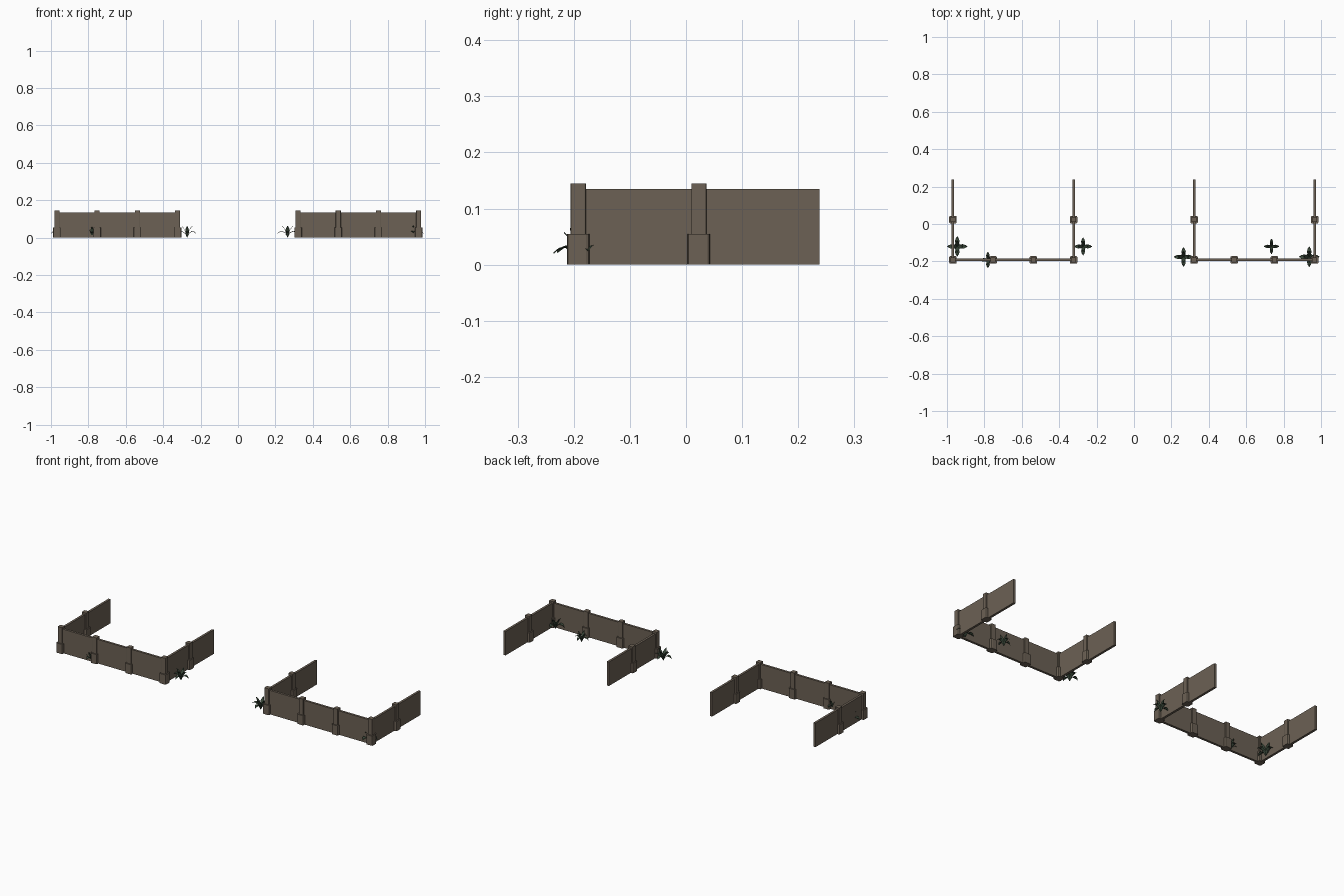
import bpy, bmesh, math
from mathutils import Vector, Matrix

if "Cube" in bpy.data.objects:
    bpy.data.objects.remove(bpy.data.objects["Cube"])

def material(name, rgb):
    m = bpy.data.materials.new(name)
    m.diffuse_color = (*rgb, 1)
    m.use_nodes = True
    m.node_tree.nodes["Principled BSDF"].inputs["Base Color"].default_value = m.diffuse_color
    return m

STONE = material("stone", (0.15, 0.12, 0.09))
LEAF = material("leaf", (0.045, 0.07, 0.045))

def finish(bm, name, mat):
    me = bpy.data.meshes.new(name)
    bm.to_mesh(me)
    bm.free()
    me.materials.append(mat)
    ob = bpy.data.objects.new(name, me)
    bpy.context.collection.objects.link(ob)
    return ob

def box(name, x0, x1, y0, y1, z0, z1, chamfer=0):
    bm = bmesh.new()
    bmesh.ops.create_cube(bm, size=1, matrix=Matrix.Translation(
        ((x0 + x1) / 2, (y0 + y1) / 2, (z0 + z1) / 2)) @ Matrix.Diagonal((x1 - x0, y1 - y0, z1 - z0, 1)))
    if chamfer:
        upright = [e for e in bm.edges if abs(e.verts[0].co.z - e.verts[1].co.z) > 1e-4]
        bmesh.ops.bevel(bm, geom=upright, offset=chamfer, segments=2, profile=0.5, affect='EDGES')
    return finish(bm, name, STONE)

def post(x, y):
    box("post_shaft", x - .0135, x + .0135, y - .0135, y + .0135, 0, .145, .002)
    box("post_base", x - .02, x + .02, y - .02, y + .02, 0, .055, .006)

# two U-shaped wall enclosures
T = .0065
FRONT, BACK = -.192, .238
for left in (-.968, .321):
    right = left + .645
    box("front_wall", left, right, FRONT - T, FRONT + T, 0, .135)
    for x in (left, right):
        box("side_wall", x - T, x + T, FRONT, BACK, 0, .135)
        post(x, .023)
    for i in range(4):
        post(left + .215 * i, FRONT)

# plants: two tiers of arching, pointed leaves; rows are (distance out, height, half width)
LOWER = [(0, .003, .003), (.013, .026, .009), (.028, .036, .012), (.042, .033, .008), (.054, .024, 0)]
UPPER = [(0, .003, .003), (.006, .025, .010), (.014, .043, .011), (.022, .056, .006), (.031, .065, 0)]

def plant(x, y, s):
    bm = bmesh.new()
    for k in range(4):
        turn = Matrix.Rotation(k * math.pi / 2, 3, 'Z')
        for tier in (LOWER, UPPER):
            rows = [[bm.verts.new(turn @ Vector((r, w * side, z - (.003 if side == 0 else 0))))
                     for side in (-1, 0, 1)] for r, z, w in tier]
            for a, b in zip(rows, rows[1:]):
                for j in range(2):
                    bm.faces.new((a[j], b[j], b[j + 1], a[j + 1]))
    bmesh.ops.remove_doubles(bm, verts=bm.verts, dist=1e-5)
    ob = finish(bm, "plant", LEAF)
    ob.location = (x, y, 0)
    ob.scale = (s, s, .5 + s / 2)

for p in [(-.945, -.12, 1.02), (-.781, -.192, .82), (-.272, -.12, .9),
          (.265, -.176, .98), (.735, -.12, .78), (.937, -.175, 1.02)]:
    plant(*p)
